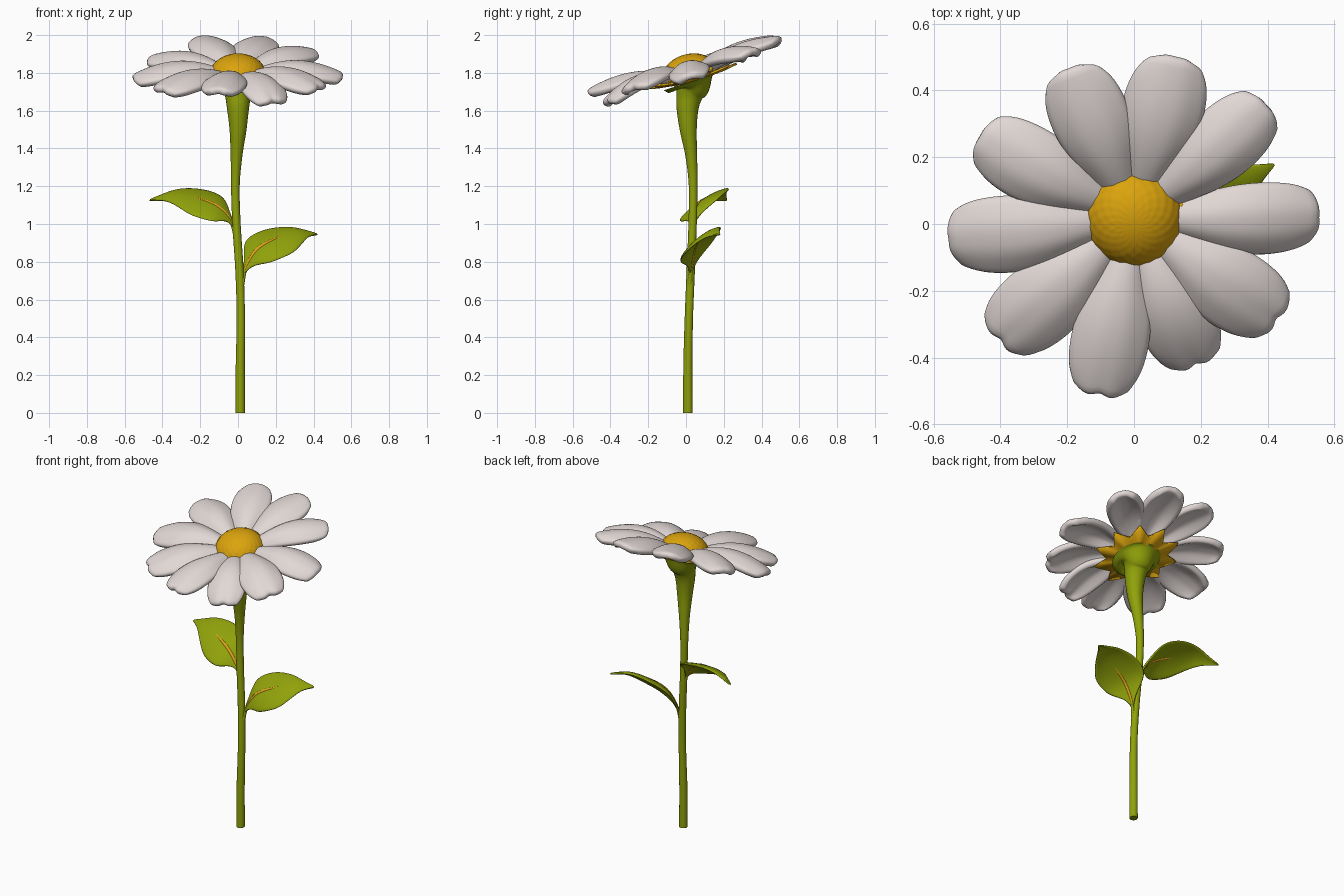
import bpy, bmesh, math
from mathutils import Vector, Matrix

if "Cube" in bpy.data.objects:
    bpy.data.objects.remove(bpy.data.objects["Cube"])


def material(name, rgb):
    m = bpy.data.materials.new(name)
    m.use_nodes = True
    m.diffuse_color = (*rgb, 1)
    bsdf = m.node_tree.nodes["Principled BSDF"]
    bsdf.inputs["Base Color"].default_value = (*rgb, 1)
    bsdf.inputs["Roughness"].default_value = 0.7
    return m


WHITE = material("petal white", (0.76, 0.69, 0.67))
GREEN = material("leaf green", (0.28, 0.36, 0.003))
YELLOW = material("pollen yellow", (0.71, 0.37, 0.004))
ORANGE = material("vein orange", (0.74, 0.36, 0.01))

# The flower head is tilted so that its back rises
HEAD = Matrix.Translation((0, 0.02, 1.79)) @ Matrix.Rotation(math.radians(15), 4, "X")


def spline(points, t):
    """Smooth curve through evenly spaced points or numbers, t from 0 to 1."""
    n = len(points) - 1
    i = min(int(t * n), n - 1)
    f = t * n - i
    b, c = points[i], points[i + 1]
    a = points[i - 1] if i > 0 else b * 2 - c
    d = points[i + 2] if i + 2 <= n else c * 2 - b
    return (b * 2 + (c - a) * f + (a * 2 - b * 5 + c * 4 - d) * f**2
            + (b * 3 - a - c * 3 + d) * f**3) * 0.5


def finish(name, bm, mat, matrix=None):
    mesh = bpy.data.meshes.new(name)
    bmesh.ops.recalc_face_normals(bm, faces=bm.faces)
    if matrix:
        bm.transform(matrix)
    for f in bm.faces:
        f.smooth = True
    bm.to_mesh(mesh)
    bm.free()
    ob = bpy.data.objects.new(name, mesh)
    bpy.context.collection.objects.link(ob)
    mesh.materials.append(mat)
    return ob


def sheet(name, func, nu, nv, mat, thickness, matrix=None):
    """Grid surface func(u, v), u in 0..1 and v in -1..1, thickened and smoothed."""
    bm = bmesh.new()
    rows = [[bm.verts.new(func(i / nu, 2 * j / nv - 1)) for j in range(nv + 1)]
            for i in range(nu + 1)]
    for r, s in zip(rows, rows[1:]):
        for j in range(nv):
            bm.faces.new((r[j], s[j], s[j + 1], r[j + 1]))
    ob = finish(name, bm, mat, matrix)
    solid = ob.modifiers.new("thickness", "SOLIDIFY")
    solid.thickness = thickness
    solid.offset = 0
    sub = ob.modifiers.new("smooth", "SUBSURF")
    sub.levels = sub.render_levels = 1
    return ob


def tube(name, points, radii, mat, steps, sides):
    """Round tube along a smooth path with changing radius."""
    bm = bmesh.new()
    rings = []
    for i in range(steps + 1):
        t = i / steps
        p = spline(points, t)
        way = spline(points, min(t + 0.01, 1)) - spline(points, max(t - 0.01, 0))
        side = way.cross(Vector((0, 1, 0))).normalized()
        up = side.cross(way).normalized()
        r = spline(radii, t)
        rings.append([bm.verts.new(p + (side * math.cos(a) + up * math.sin(a)) * r)
                      for a in (math.tau * k / sides for k in range(sides))])
    for a, b in zip(rings, rings[1:]):
        for k in range(sides):
            n = (k + 1) % sides
            bm.faces.new((a[k], a[n], b[n], b[k]))
    bm.faces.new(rings[0])
    bm.faces.new(rings[-1])
    ob = finish(name, bm, mat)
    bpy.context.view_layer.objects.active = ob
    ob.select_set(True)
    bpy.ops.object.shade_smooth_by_angle(angle=math.radians(50))
    ob.select_set(False)


# Stem, swelling into the cup under the head
stem_path = [Vector(p) for p in (
    (0.012, 0.01, 0), (0.012, 0.01, 0.25), (0.015, 0.015, 0.5), (0.008, 0.025, 0.75),
    (-0.008, 0.035, 1), (-0.014, 0.038, 1.2), (-0.008, 0.028, 1.36), (0, 0.012, 1.5),
    (0, 0.008, 1.61), (0, 0.018, 1.68), (0, 0.03, 1.72), (0, 0.021, 1.752))]
stem_radii = [0.025, 0.024, 0.022, 0.022, 0.022, 0.023, 0.031, 0.045, 0.058, 0.07, 0.095, 0.145]
tube("stem", stem_path, stem_radii, GREEN, 66, 24)

# Petals: angle, length, tip lift, half width
PETALS = [(76, 0.535, 0.07, 0.12), (42, 0.54, 0.035, 0.107), (0, 0.56, 0, 0.107),
          (-36, 0.545, 0.015, 0.122), (-68, 0.51, -0.015, 0.113), (-101, 0.56, 0.055, 0.113),
          (-137, 0.565, 0.025, 0.122), (-173, 0.565, 0, 0.116), (151, 0.535, 0.03, 0.113),
          (112, 0.525, 0.075, 0.115)]
PETAL_WIDTH = [0.35, 0.45, 0.62, 0.82, 0.95, 1.0, 0.98, 0.88, 0.62]


def petal(length, lift, half, notch, height):
    def func(u, v):
        w = half * spline(PETAL_WIDTH, u)
        # rounded tip with a shallow notch in the middle
        x = 0.07 + (length - 0.07) * u
        x -= u**4 * (0.035 * v * v + notch * math.exp(-14 * v * v))
        z = height + 0.06 * math.sin(math.pi * u**0.9) + lift * u * u
        z -= 0.05 * v * v * math.sin(math.pi * (0.15 + 0.7 * u))
        z -= 0.01 * u**6 + 0.005 * math.cos(3 * math.pi * v) * u * (1 - u)
        return (x, w * v, z)
    return func


for i, (angle, length, lift, half) in enumerate(PETALS):
    notch = 0.022 if i in (3, 4, 5, 6) else 0.006
    sheet(f"petal_{i + 1}", petal(length, lift, half, notch, 0.006 * (i % 2) - 0.004),
          14, 10, WHITE, 0.042, HEAD @ Matrix.Rotation(math.radians(angle), 4, "Z"))

# Domed centre with a softly pebbled surface and a toothed rim
DOME = Vector((0.148, 0.148, 0.11))
bm = bmesh.new()
bmesh.ops.create_uvsphere(bm, u_segments=96, v_segments=48, radius=1)
bmesh.ops.delete(bm, geom=[v for v in bm.verts if v.co.z < -0.2], context="VERTS")
for v in bm.verts:
    around = math.atan2(v.co.y, v.co.x)
    down = math.acos(max(-1, min(1, v.co.z)))
    pebble = math.cos(18 * around) * math.cos(20 * down) * math.sin(down)
    v.co = v.co * DOME * (1 + 0.014 * pebble)
TEETH = 22
for k in range(TEETH):
    a = math.tau * k / TEETH
    for z, size in ((0.02, 0.016), (0.16, 0.015)):
        spot = Vector((math.cos(a), math.sin(a), z)) * DOME
        bmesh.ops.create_icosphere(bm, subdivisions=2, radius=size,
                                   matrix=Matrix.Translation(spot))
finish("flower_centre", bm, YELLOW, HEAD)

# Pointed ring of bracts beneath the petals
bm = bmesh.new()
top, bottom = [], []
for k in range(40):
    r = (0.18, 0.21, 0.255, 0.21)[k % 4]
    a = math.tau * k / 40 + math.radians(2)
    for ring, drop in ((top, 0), (bottom, 0.012)):
        ring.append(bm.verts.new((r * math.cos(a), r * math.sin(a), r * 0.2 - 0.052 - drop)))
for ring, z in ((top, -0.03), (bottom, -0.045)):
    hub = bm.verts.new((0, 0, z))
    for k in range(40):
        bm.faces.new((ring[k - 1], ring[k], hub))
for k in range(40):
    bm.faces.new((top[k - 1], top[k], bottom[k], bottom[k - 1]))
finish("bract_ring", bm, YELLOW, HEAD)

# Leaves: midrib path and the vector from the midrib to the back edge
LEAF_WIDTH = [0.04, 0.05, 0.3, 0.84, 1.0, 0.96, 0.66, 0.28, 0.02]
LEAVES = {
    "left_leaf": ([(0.02, 0.02, 0.68), (0.045, 0.03, 0.775), (0.11, 0.05, 0.862),
                   (0.21, 0.08, 0.915), (0.32, 0.13, 0.955), (0.42, 0.18, 0.945)],
                  (-0.08, 0.095, 0.06)),
    "right_leaf": ([(-0.01, 0.035, 0.93), (-0.04, 0.04, 1.02), (-0.11, 0.065, 1.085),
                    (-0.21, 0.105, 1.122), (-0.34, 0.16, 1.152), (-0.47, 0.215, 1.125)],
                   (0.035, 0.115, 0.068)),
}
for name, (path, side) in LEAVES.items():
    path = [Vector(p) for p in path]
    side = Vector(side)
    normal = (path[-1] - path[1]).cross(side).normalized()
    normal *= 1 if normal.z > 0 else -1

    def blade(u, v):
        w = spline(LEAF_WIDTH, u)
        return spline(path, u) + side * w * v + normal * (0.012 * w * (1 - 2 * v * v))

    sheet(name, blade, 20, 8, GREEN, 0.012)
    rib = [blade(0.16 + 0.06 * k, 0) for k in range(9)]
    tube(name + "_vein", rib, [0.008, 0.01, 0.01, 0.006], ORANGE, 16, 8)
    tube(name + "_stalk", [path[0], blade(0.1, 0), blade(0.22, 0)],
         [0.014, 0.011, 0.004], GREEN, 10, 10)
